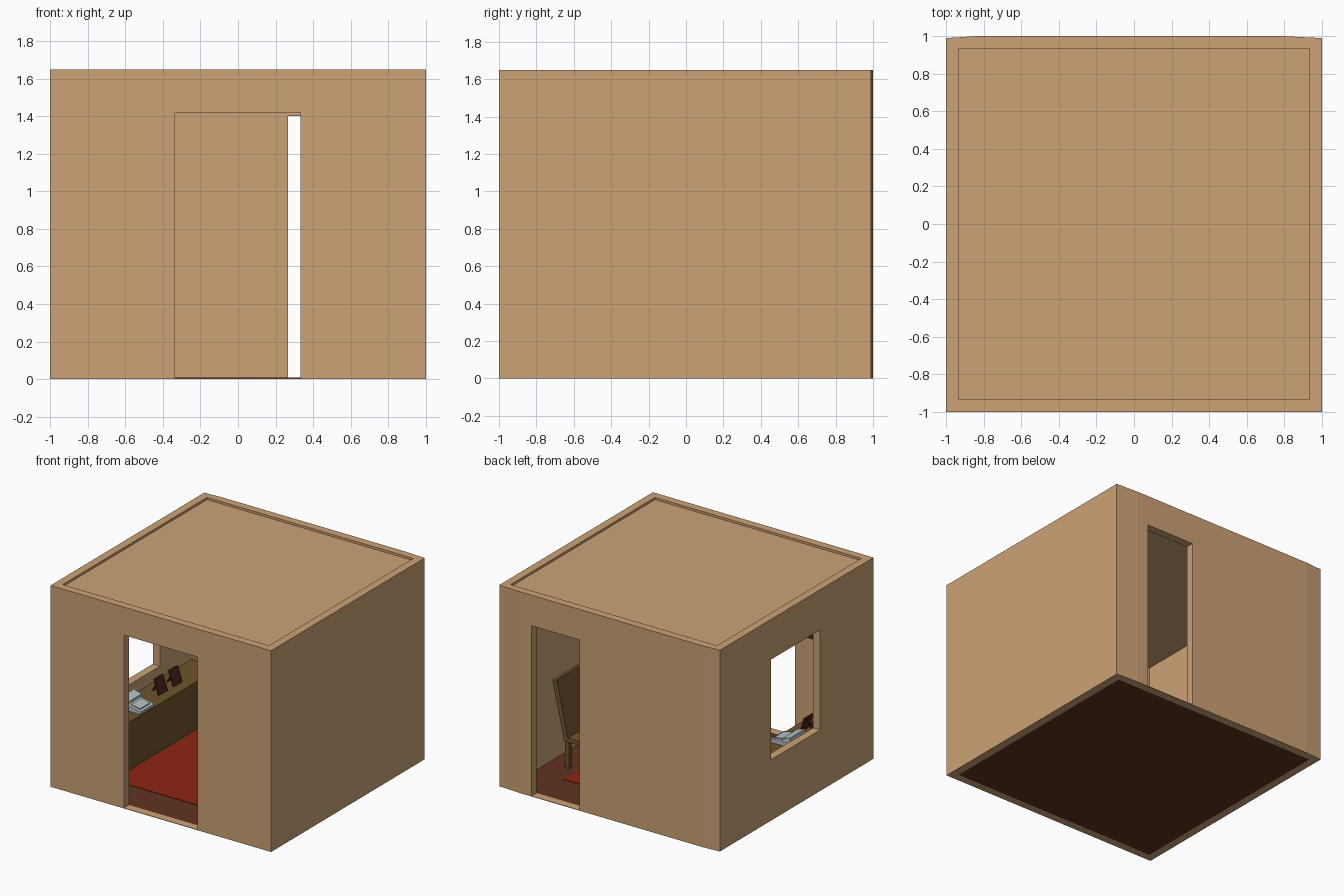
import bpy, bmesh
from mathutils import Matrix, Vector

if "Cube" in bpy.data.objects:
    bpy.data.objects.remove(bpy.data.objects["Cube"])


def material(name, rgb):
    m = bpy.data.materials.new(name)
    m.diffuse_color = [(c / 255) ** 2.2 for c in rgb] + [1]
    m.use_nodes = True
    m.node_tree.nodes["Principled BSDF"].inputs["Base Color"].default_value = m.diffuse_color
    return m


PLASTER = material("plaster", (202, 161, 116))
FLOOR = material("floor_wood", (97, 54, 38))
RUG = material("rug_red", (142, 41, 24))
WOOD = material("furniture_wood", (113, 84, 48))
DARK = material("dark_wood", (74, 38, 30))
GREY = material("grey_metal", (180, 192, 196))


def prism(name, pts, depth, mat, matrix=Matrix()):
    """Extrude a flat outline along its local z."""
    bm = bmesh.new()
    face = bm.faces.new([bm.verts.new((p[0], p[1], 0)) for p in pts])
    new = bmesh.ops.extrude_face_region(bm, geom=[face])["geom"]
    bmesh.ops.translate(bm, vec=(0, 0, depth), verts=[v for v in new if isinstance(v, bmesh.types.BMVert)])
    bm.transform(matrix)
    bmesh.ops.recalc_face_normals(bm, faces=bm.faces)
    me = bpy.data.meshes.new(name)
    bm.to_mesh(me)
    bm.free()
    if mat:
        me.materials.append(mat)
    ob = bpy.data.objects.new(name, me)
    bpy.context.collection.objects.link(ob)
    return ob


def box(name, lo, hi, mat):
    pts = [(lo[0], lo[1]), (hi[0], lo[1]), (hi[0], hi[1]), (lo[0], hi[1])]
    return prism(name, pts, hi[2] - lo[2], mat, Matrix.Translation((0, 0, lo[2])))


def side_profile(name, pts, y0, y1, mat):
    """Outline in x/z, extruded from y0 to y1."""
    m = Matrix(((1, 0, 0, 0), (0, 0, 1, y0), (0, 1, 0, 0), (0, 0, 0, 1)))
    return prism(name, pts, y1 - y0, mat, m)


# Walls: square shell with a very slightly bowed back
I = 0.935
walls = prism("walls", [(-1, -1), (1, -1), (1, 0.99), (0.8, 1), (-0.85, 1), (-1, 0.99)], 1.65, PLASTER)
cuts = {
    "room_cutter": ((-I, -I, -0.1), (I, I, 1.8)),
    "front_door_cutter": ((-0.335, -1.1, 0.004), (0.333, -0.9, 1.42)),
    "back_door_cutter": ((0.265, 0.9, 0.004), (0.70, 1.1, 1.40)),
    "window_cutter": ((-1.1, -0.31, 0.50), (-0.9, 0.325, 1.32)),
}
for name, (lo, hi) in cuts.items():
    cutter = box(name, lo, hi, None)
    cutter.hide_render = True
    mod = walls.modifiers.new(name, 'BOOLEAN')
    mod.object, mod.operation, mod.solver = cutter, 'DIFFERENCE', 'EXACT'
    bpy.context.view_layer.objects.active = walls
    bpy.ops.object.modifier_apply(modifier=name)
    bpy.data.objects.remove(cutter)

# Roof, floor and rug
box("roof", (-I, -I, 1.62), (I, I, 1.632), PLASTER)
box("floor", (-I, -I, 0), (I, I, 0.004), FLOOR)
box("rug", (-0.67, -0.65, 0.004), (0.67, 0.63, 0.008), RUG)

# Desk under the window
box("desk_body", (-I, -0.72, 0.004), (-0.685, 0.72, 0.385), WOOD)
box("desk_top", (-I, -0.73, 0.385), (-0.68, 0.73, 0.40), WOOD)

# Grey desk machine: sloped body, raised rear and a tray
side_profile("machine_body", [(-0.88, 0.40), (-0.69, 0.40), (-0.69, 0.42), (-0.88, 0.46)], -0.28, -0.10, GREY)
side_profile("machine_rear", [(-0.88, 0.44), (-0.81, 0.43), (-0.81, 0.465), (-0.88, 0.485)], -0.29, -0.09, GREY)
side_profile("machine_keys", [(-0.79, 0.43), (-0.71, 0.41), (-0.71, 0.432), (-0.79, 0.448)], -0.255, -0.125, GREY)

# Standing frames with a rear prop
for i, y in enumerate((0.13, 0.32, -0.43, -0.59)):
    side_profile(f"desk_frame_{i}", [(-0.78, 0.40), (-0.765, 0.40), (-0.805, 0.52), (-0.82, 0.52)], y - 0.055, y + 0.055, DARK)
    side_profile(f"frame_prop_{i}", [(-0.86, 0.40), (-0.85, 0.40), (-0.805, 0.50), (-0.815, 0.50)], y - 0.015, y + 0.015, DARK)

# Frames hung on the front wall beside the door
for i, x in enumerate((-0.46, -0.64)):
    box(f"wall_frame_{i}", (x - 0.06, -I, 0.88), (x + 0.06, -I + 0.02, 1.06), DARK)

# Chair facing the desk
Y0, Y1 = 0.09, 0.46
box("chair_seat", (0.42, Y0, 0.225), (0.79, Y1, 0.26), WOOD)
side_profile("chair_back", [(0.75, 0.26), (0.79, 0.26), (0.89, 0.70), (0.85, 0.71)], Y0, Y1, WOOD)
for i, x in enumerate((0.43, 0.745)):
    for j, y in enumerate((Y0 + 0.01, Y1 - 0.045)):
        box(f"chair_leg_{i}_{j}", (x, y, 0.004), (x + 0.035, y + 0.035, 0.225), WOOD)
